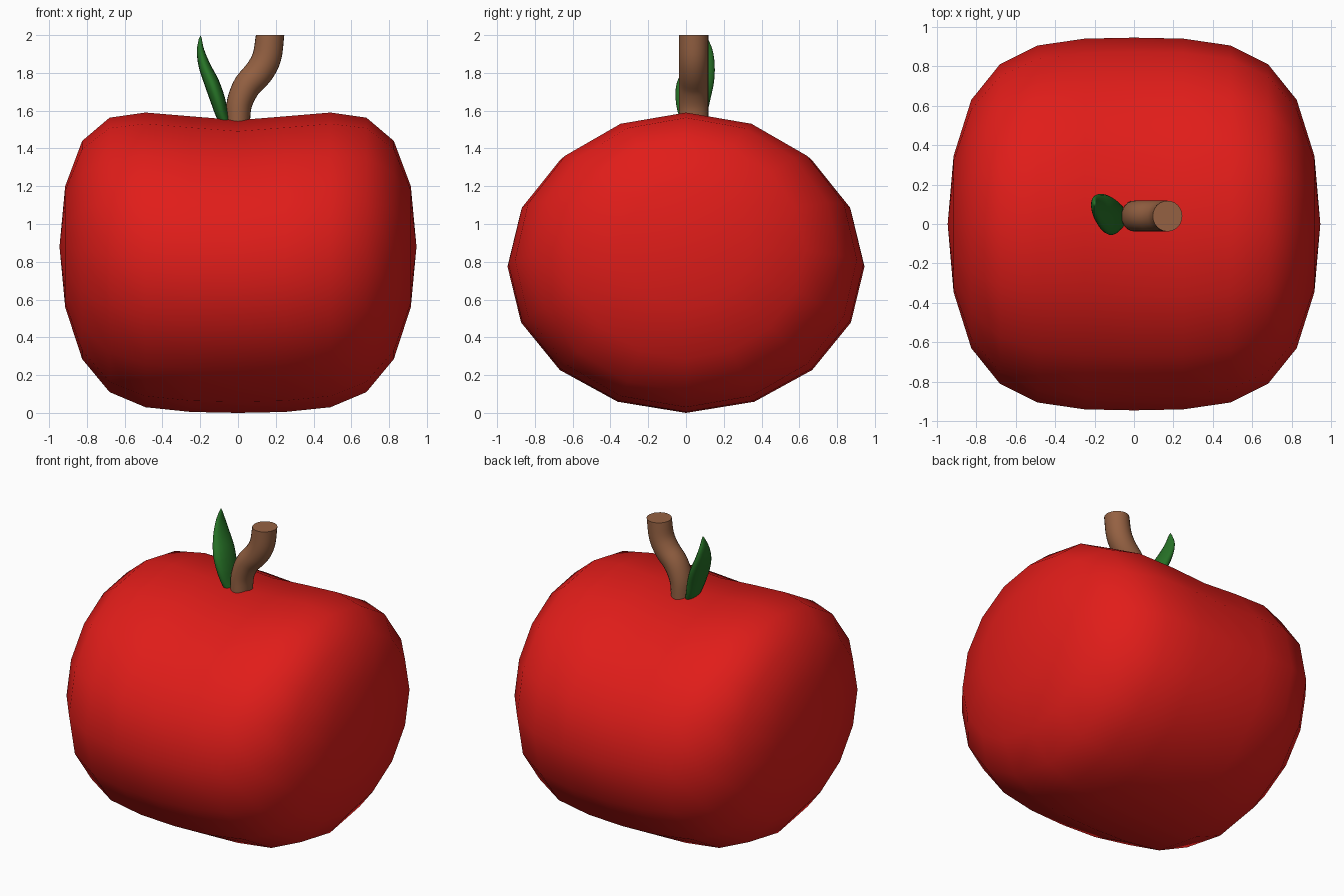
import bpy, bmesh, math
from mathutils import Vector

if "Cube" in bpy.data.objects:
    bpy.data.objects.remove(bpy.data.objects["Cube"])


def material(name, rgb):
    m = bpy.data.materials.new(name)
    m.diffuse_color = (*rgb, 1)
    m.use_nodes = True
    m.node_tree.nodes["Principled BSDF"].inputs["Base Color"].default_value = m.diffuse_color
    return m


def loft(name, rings, n, start, end, mat):
    """Skin rings of (centre, axis_a, axis_b), closed by fans to start and end points."""
    bm = bmesh.new()
    loops = []
    for c, a, b in rings:
        c, a, b = Vector(c), Vector(a), Vector(b)
        loops.append([bm.verts.new(c + a * math.cos(2 * math.pi * i / n)
                                   + b * math.sin(2 * math.pi * i / n)) for i in range(n)])
    for p, q in zip(loops, loops[1:]):
        for i in range(n):
            j = (i + 1) % n
            bm.faces.new((p[i], p[j], q[j], q[i]))
    for point, ring in ((start, loops[0]), (end, loops[-1])):
        v = bm.verts.new(point)
        for i in range(n):
            bm.faces.new((v, ring[i], ring[(i + 1) % n]))
    bmesh.ops.recalc_face_normals(bm, faces=bm.faces)
    me = bpy.data.meshes.new(name)
    bm.to_mesh(me)
    bm.free()
    ob = bpy.data.objects.new(name, me)
    bpy.context.collection.objects.link(ob)
    me.materials.append(mat)
    bpy.context.view_layer.objects.active = ob
    bpy.ops.object.select_all(action='DESELECT')
    ob.select_set(True)
    bpy.ops.object.shade_smooth_by_angle(angle=math.radians(60))
    return ob


def smooth_path(points, steps):
    """Catmull-Rom sampling of tuples of any length."""
    pts = [Vector(p) for p in points]
    pts = [2 * pts[0] - pts[1]] + pts + [2 * pts[-1] - pts[-2]]
    out = []
    for k in range(1, len(pts) - 2):
        a, b, c, d = pts[k - 1:k + 3]
        for s in range(steps):
            t = s / steps
            out.append(0.5 * (2 * b + (c - a) * t + (2 * a - 5 * b + 4 * c - d) * t * t
                              + (3 * b - a - 3 * c + d) * t ** 3))
    return out + [pts[-2]]


# Apple body: rings along x, (x, half depth, bottom z, top z), mirrored
half = [(0.25, 0.94, 0.005, 1.57), (0.49, 0.905, 0.03, 1.59), (0.68, 0.81, 0.11, 1.563),
        (0.825, 0.63, 0.285, 1.44), (0.915, 0.345, 0.56, 1.2)]
profile = [(-x, y, lo, hi) for x, y, lo, hi in reversed(half)] + [(0, 0.945, 0, 1.55)] + half
rings = [((x, 0, (lo + hi) / 2), (0, y, 0), (0, 0, (hi - lo) / 2)) for x, y, lo, hi in profile]
loft("apple_body", rings, 16, (-0.945, 0, 0.88), (0.945, 0, 0.88),
     material("apple_red", (0.75, 0.012, 0.01)))

# Stem: round tube bent in the xz plane, (x, z, radius)
path = smooth_path([(0, 1.45, 0.062), (0, 1.55, 0.064), (0.008, 1.64, 0.068), (0.047, 1.73, 0.074),
                    (0.112, 1.805, 0.077), (0.153, 1.885, 0.077), (0.17, 2.0, 0.075)], 4)
rings = []
for i, (x, z, r) in enumerate(path):
    p, q = path[max(i - 1, 0)], path[min(i + 1, len(path) - 1)]
    t = Vector((q[0] - p[0], 0, q[1] - p[1])).normalized()
    if i == len(path) - 1:
        t = Vector((0, 0, 1))
    rings.append(((x, 0.04, z), (t.z * r, 0, -t.x * r), (0, 0.078, 0)))
loft("stem", rings, 24, (0, 0.04, 1.45), (0.17, 0.04, 2.0),
     material("stem_brown", (0.3, 0.12, 0.055)))

# Leaf: flattened curling blade, (x, y, z, half width, half thickness)
path = smooth_path([(-0.055, 0.035, 1.50, 0.045, 0.025), (-0.085, 0.035, 1.58, 0.075, 0.032),
                    (-0.108, 0.037, 1.66, 0.092, 0.038), (-0.14, 0.05, 1.75, 0.098, 0.038),
                    (-0.178, 0.076, 1.84, 0.076, 0.030), (-0.199, 0.096, 1.92, 0.045, 0.019),
                    (-0.2, 0.103, 1.98, 0.014, 0.008)], 3)
rings = [((x, y, z), (0, w, 0), (t, 0, t * 0.3)) for x, y, z, w, t in path]
loft("leaf", rings, 16, (-0.05, 0.035, 1.49), (-0.199, 0.105, 2.0),
     material("leaf_green", (0.02, 0.17, 0.02)))
